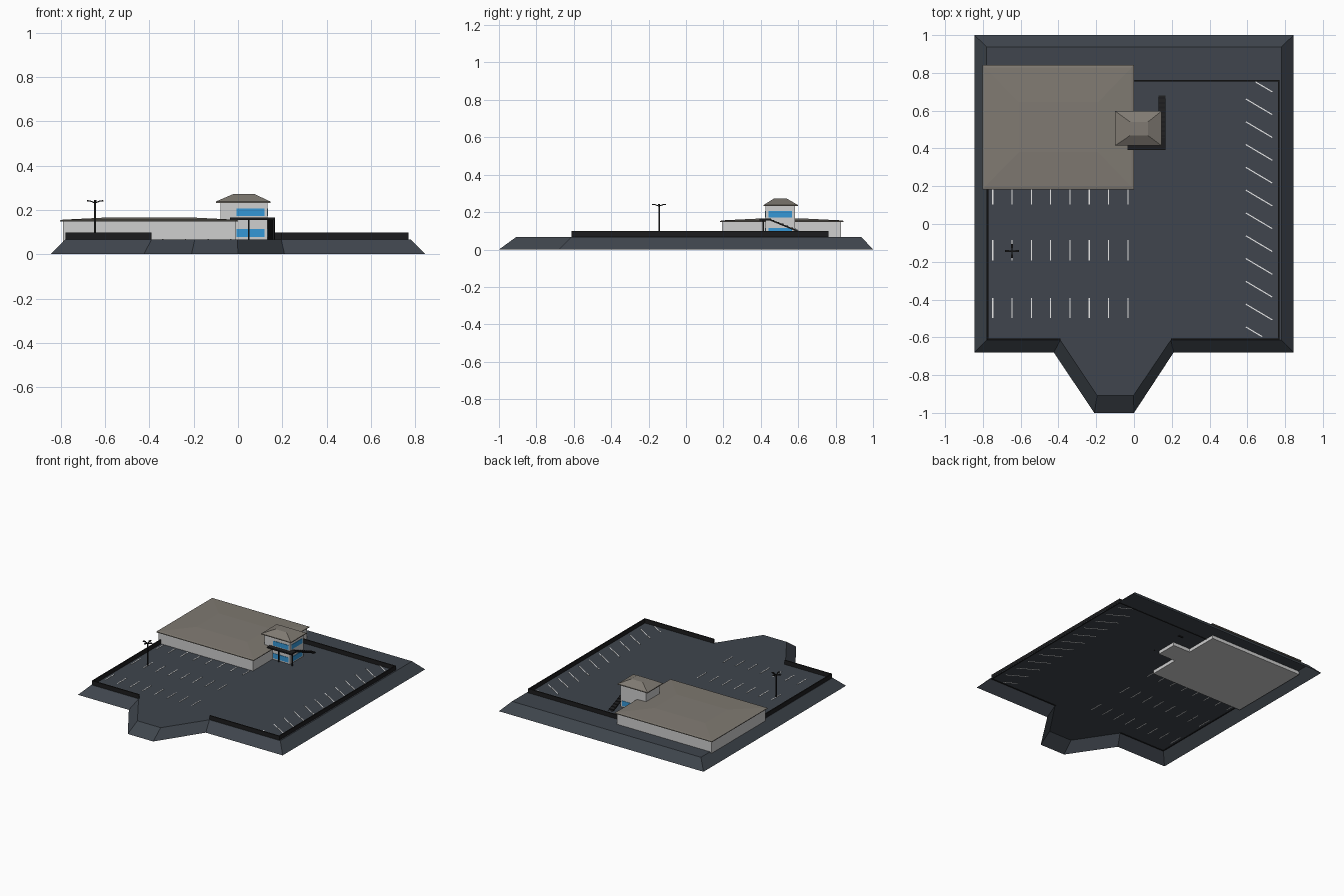
import bpy, bmesh, math
from mathutils import Vector

if "Cube" in bpy.data.objects:
    bpy.data.objects.remove(bpy.data.objects["Cube"])


def material(name, rgb):
    m = bpy.data.materials.new(name)
    m.diffuse_color = (*rgb, 1)
    m.use_nodes = True
    m.node_tree.nodes["Principled BSDF"].inputs["Base Color"].default_value = m.diffuse_color
    return m


ASPHALT = material("asphalt", (0.050, 0.060, 0.074))
BLACK = material("black metal", (0.012, 0.012, 0.013))
WALL = material("pale wall", (0.62, 0.62, 0.62))
ROOF = material("taupe roof", (0.215, 0.195, 0.168))
GLASS = material("blue glass", (0.035, 0.31, 0.67))
PAINT = material("white paint", (0.80, 0.80, 0.80))
G = 0.067  # height of the paved surface


def finish(name, bm, mat):
    me = bpy.data.meshes.new(name)
    bm.to_mesh(me)
    bm.free()
    me.materials.append(mat)
    ob = bpy.data.objects.new(name, me)
    bpy.context.collection.objects.link(ob)
    return ob


def loft(name, loops, mat, bottom=True):
    """Skin a stack of closed loops, given bottom first and counter-clockwise."""
    bm = bmesh.new()
    rings = [[bm.verts.new(p) for p in loop] for loop in loops]
    n = len(rings[0])
    for lo, hi in zip(rings, rings[1:]):
        for i in range(n):
            j = (i + 1) % n
            bm.faces.new((lo[i], lo[j], hi[j], hi[i]))
    bm.faces.new(rings[-1])
    if bottom:
        bm.faces.new(rings[0][::-1])
    return finish(name, bm, mat)


def rect(x0, x1, y0, y1, z):
    return [(x0, y0, z), (x1, y0, z), (x1, y1, z), (x0, y1, z)]


def box(name, x0, x1, y0, y1, z0, z1, mat):
    return loft(name, [rect(x0, x1, y0, y1, z0), rect(x0, x1, y0, y1, z1)], mat)


def beam(name, a, b, width, thick, mat):
    """Straight bar from a to b."""
    a, b = Vector(a), Vector(b)
    d = (b - a).normalized()
    side = d.cross(Vector((0, 0, 1))).normalized() * width / 2
    up = side.cross(d).normalized() * thick / 2
    ring = [-side - up, side - up, side + up, -side + up]
    return loft(name, [[a + r for r in ring], [b + r for r in ring]], mat)


# Sloped ground slab, open underneath, with an entrance ramp at the front
foot = [(-0.845, -0.68), (-0.425, -0.68), (-0.21, -1), (0, -1),
        (0.21, -0.68), (0.845, -0.68), (0.845, 1), (-0.845, 1)]
deck = [(-0.78, -0.615), (-0.39, -0.615), (-0.195, -0.908), (-0.003, -0.908),
        (0.195, -0.615), (0.78, -0.615), (0.78, 0.938), (-0.78, 0.938)]
loft("ground", [[(x, y, 0) for x, y in foot], [(x, y, G) for x, y in deck]],
     ASPHALT, bottom=False)

# Low boundary walls
T = 0.098
for name, x0, x1, y0, y1 in (("front_left", -0.778, -0.39, -0.613, -0.605),
                             ("front_right", 0.195, 0.77, -0.613, -0.605),
                             ("right", 0.762, 0.77, -0.613, 0.763),
                             ("back", -0.02, 0.77, 0.755, 0.763),
                             ("left", -0.778, -0.77, -0.613, 0.20)):
    box("boundary_wall_" + name, x0, x1, y0, y1, G - 0.002, T, BLACK)

# Main hall with shallow hipped roof
box("hall_walls", -0.79, -0.012, 0.193, 0.83, 0.042, 0.15, WALL)
loft("hall_roof", [rect(-0.803, 0.0, 0.183, 0.842, 0.148),
                   rect(-0.803, 0.0, 0.183, 0.842, 0.153),
                   rect(-0.79, -0.013, 0.196, 0.829, 0.156),
                   rect(-0.61, -0.19, 0.38, 0.645, 0.165)], ROOF)

# Corner tower and its hipped roof
TX0, TX1, TY0, TY1 = -0.08, 0.132, 0.425, 0.583
box("tower_walls", TX0, TX1, TY0, TY1, 0.042, 0.237, WALL)
loft("tower_roof", [rect(-0.1, 0.146, 0.415, 0.598, 0.232),
                    rect(-0.1, 0.146, 0.415, 0.598, 0.238),
                    rect(-0.02, 0.073, 0.469, 0.54, 0.272)], ROOF)

# Tower window plates on both storeys
E = 0.003
for level, z0, z1 in (("lower", 0.077, 0.114), ("upper", 0.172, 0.206)):
    box(level + "_front_window", -0.006, 0.12, TY0 - E, TY0 + E, z0, z1, GLASS)
    box(level + "_side_window", TX1 - E, TX1 + E, 0.44, 0.567, z0, z1, GLASS)
box("lower_back_window", 0.01, 0.12, TY1 - E, TY1 + E, 0.077, 0.114, GLASS)

# Balcony wrapping the tower, posts and outside stair
box("balcony_front", -0.035, 0.166, 0.392, 0.427, 0.155, 0.165, BLACK)
box("balcony_side", 0.13, 0.166, 0.427, 0.455, 0.155, 0.165, BLACK)
for x in (0.048, 0.16):
    box("balcony_post", x - 0.004, x + 0.004, 0.408, 0.416, G - 0.002, 0.156, BLACK)
beam("stair_flight", (0.148, 0.45, 0.159), (0.148, 0.68, 0.064), 0.036, 0.008, BLACK)
for i in range(9):
    t = (i + 0.5) / 9
    y, z = 0.45 + 0.225 * t, 0.163 - 0.093 * t
    box("stair_tread", 0.131, 0.165, y - 0.009, y + 0.009, z - 0.003, z + 0.001, BLACK)

# Lamp post with four raised arms
LX, LY = -0.645, -0.144
box("lamp_pole", LX - 0.004, LX + 0.004, LY - 0.004, LY + 0.004, G - 0.002, 0.238, BLACK)
for k in range(4):
    dx, dy = round(math.cos(k * math.pi / 2)), round(math.sin(k * math.pi / 2))
    beam("lamp_arm", (LX, LY, 0.232), (LX + 0.022 * dx, LY + 0.022 * dy, 0.24),
         0.006, 0.005, BLACK)
    beam("lamp_head", (LX + 0.018 * dx, LY + 0.018 * dy, 0.24),
         (LX + 0.037 * dx, LY + 0.037 * dy, 0.241), 0.011, 0.006, BLACK)

# Straight parking bay lines in three rows
for y0, y1 in ((0.102, 0.185), (-0.193, -0.085), (-0.498, -0.392)):
    for i in range(8):
        x = -0.748 + 0.1022 * i
        box("bay_line", x - 0.003, x + 0.003, y0, y1, G - 0.001, G + 0.002, PAINT)

# Slanted bay lines on the right, end ones cut short
for i in range(-1, 11):
    s, e = (0.37 if i < 0 else 0), (0.62 if i == 10 else 1)
    y = 0.662 - 0.1207 * i
    beam("slanted_bay_line", (0.592 + 0.14 * s, y - 0.083 * s, G + 0.0005),
         (0.592 + 0.14 * e, y - 0.083 * e, G + 0.0005), 0.006, 0.003, PAINT)
